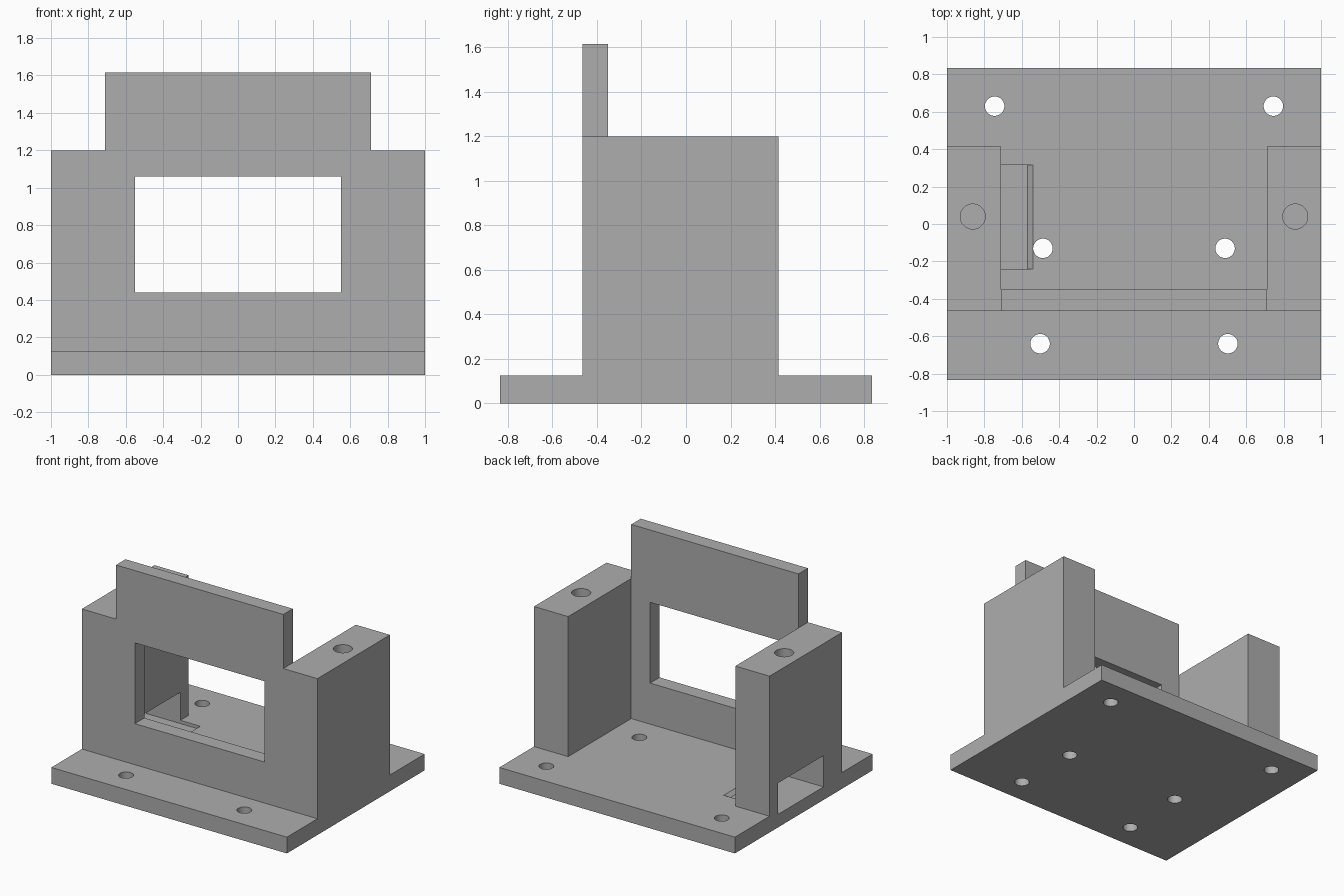
import bpy
import math

if "Cube" in bpy.data.objects:
    bpy.data.objects.remove(bpy.data.objects["Cube"], do_unlink=True)

# Single plain grey
grey = bpy.data.materials.new("plain_grey")
grey.use_nodes = True
colour = (0.42, 0.42, 0.42, 1)
grey.diffuse_color = colour
grey.node_tree.nodes["Principled BSDF"].inputs["Base Color"].default_value = colour


def finish(name):
    obj = bpy.context.object
    obj.name = name
    bpy.ops.object.transform_apply(location=True, rotation=True, scale=True)
    obj.data.materials.append(grey)
    return obj


def box(name, x, y, z):
    spans = (x, y, z)
    bpy.ops.mesh.primitive_cube_add(size=1, location=[(a + b) / 2 for a, b in spans])
    bpy.context.object.scale = [b - a for a, b in spans]
    return finish(name)


def drill(x, y, radius, bottom, top):
    bpy.ops.mesh.primitive_cylinder_add(vertices=48, radius=radius, depth=top - bottom,
                                        location=(x, y, (bottom + top) / 2))
    return finish("drill")


def combine(target, tool, operation):
    mod = target.modifiers.new("combine", 'BOOLEAN')
    mod.operation = operation
    mod.solver = 'EXACT'
    mod.object = tool
    bpy.ops.object.select_all(action='DESELECT')
    bpy.context.view_layer.objects.active = target
    target.select_set(True)
    bpy.ops.object.modifier_apply(modifier=mod.name)
    bpy.data.objects.remove(tool, do_unlink=True)


# Base plate, side pillars and front wall in one solid
bracket = box("mounting_bracket", (-1, 1), (-0.835, 0.835), (0, 0.125))
for x in ((-1, -0.71), (0.71, 1)):
    combine(bracket, box("pillar", x, (-0.465, 0.415), (0, 1.2)), 'UNION')
combine(bracket, box("front_wall", (-0.71, 0.71), (-0.465, -0.35), (0, 1.615)), 'UNION')

# Window through the front wall
combine(bracket, box("window", (-0.55, 0.55), (-0.6, -0.2), (0.44, 1.06)), 'DIFFERENCE')

# Cable passage through the right pillar, ending in a sloped floor groove
passage = box("passage", (-1.1, -0.57), (-0.24, 0.315), (0.1, 0.34))
for v in passage.data.vertices:
    if v.co.x > -0.6 and v.co.z > 0.2:
        v.co.x += 0.28
combine(bracket, passage, 'DIFFERENCE')

# Screw holes through the base
for x, y in ((0.745, 0.63), (0.487, -0.13), (0.502, -0.64)):
    for side in (-1, 1):
        combine(bracket, drill(side * x, y, 0.052, -0.1, 0.3), 'DIFFERENCE')

# Blind holes in the pillar tops
for side in (-1, 1):
    combine(bracket, drill(side * 0.862, 0.04, 0.067, 0.8, 1.3), 'DIFFERENCE')

bpy.ops.object.shade_smooth_by_angle(angle=math.radians(30))
